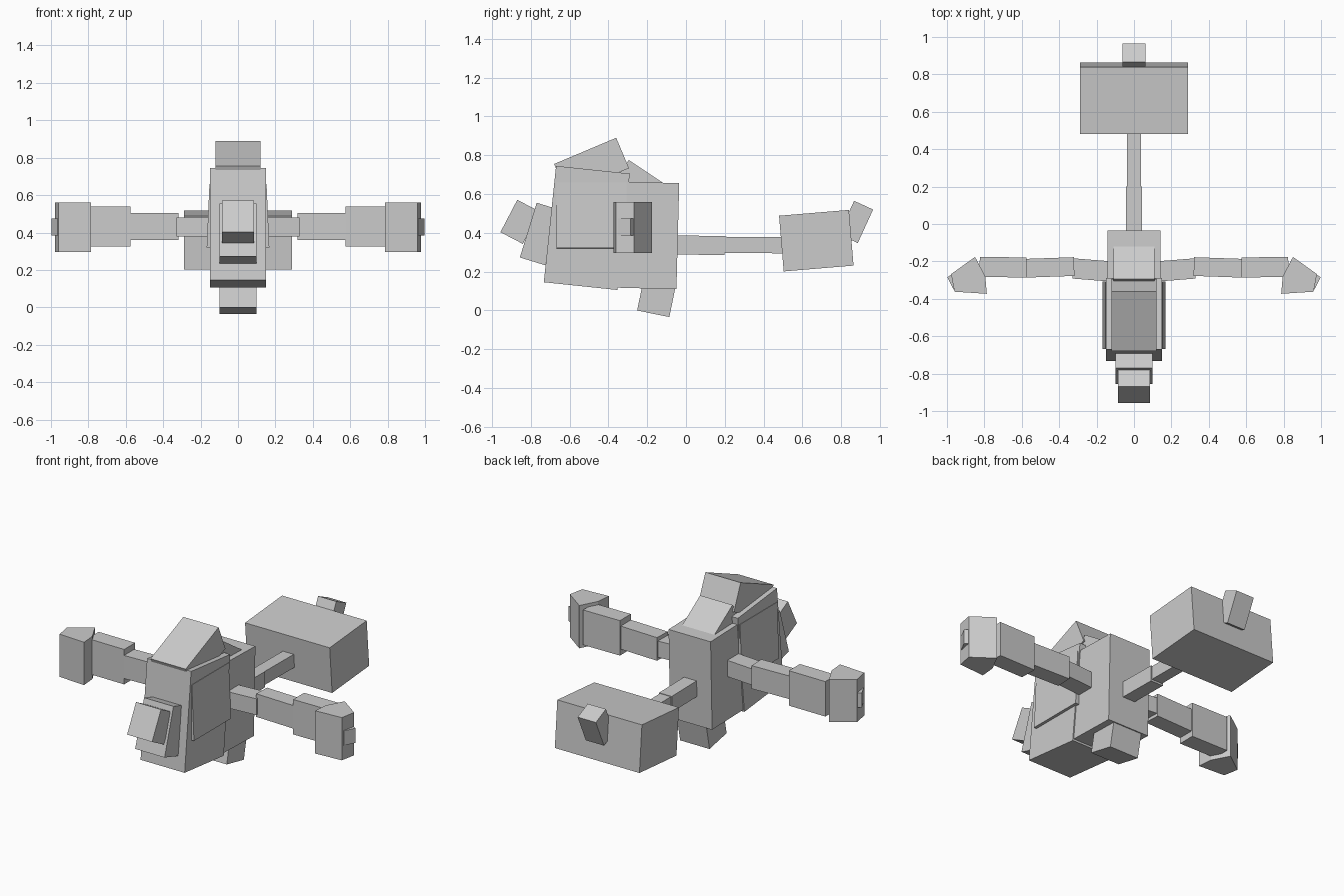
import bpy
import bmesh
from math import atan2, cos, sin, hypot, radians
from mathutils import Vector

cube = bpy.data.objects.get("Cube")
if cube:
    bpy.data.objects.remove(cube, do_unlink=True)

grey = bpy.data.materials.new("plain grey")
grey.use_nodes = True
colour = (0.6, 0.6, 0.6, 1)
grey.diffuse_color = colour
grey.node_tree.nodes["Principled BSDF"].inputs["Base Color"].default_value = colour


def add(name, bm):
    bmesh.ops.recalc_face_normals(bm, faces=bm.faces)
    mesh = bpy.data.meshes.new(name)
    bm.to_mesh(mesh)
    bm.free()
    mesh.materials.append(grey)
    obj = bpy.data.objects.new(name, mesh)
    bpy.context.collection.objects.link(obj)
    return obj


def box(name, centre, size, rotation=(0, 0, 0)):
    bm = bmesh.new()
    bmesh.ops.create_cube(bm, size=1)
    bmesh.ops.scale(bm, vec=size, verts=bm.verts)
    obj = add(name, bm)
    obj.location = centre
    obj.rotation_euler = rotation
    return obj


def side_box(name, a, b, depth, half):
    """Box whose upper edge runs from a to b in the (y, z) plane."""
    angle = atan2(b[1] - a[1], b[0] - a[0])
    length = hypot(b[0] - a[0], b[1] - a[1])
    y = (a[0] + b[0]) / 2 + sin(angle) * depth / 2
    z = (a[1] + b[1]) / 2 - cos(angle) * depth / 2
    return box(name, (0, y, z), (2 * half, length, depth), (angle, 0, 0))


def prism(name, outline, z0, z1):
    """Upright prism over an (x, y) outline."""
    bm = bmesh.new()
    face = bm.faces.new([bm.verts.new((x, y, z0)) for x, y in outline])
    top = bmesh.ops.extrude_face_region(bm, geom=[face])["geom"]
    verts = [v for v in top if isinstance(v, bmesh.types.BMVert)]
    bmesh.ops.translate(bm, vec=Vector((0, 0, z1 - z0)), verts=verts)
    return add(name, bm)


# Body and head
side_box("front_body", (-0.67, 0.745), (-0.29, 0.705), 0.603, 0.15)
side_box("rear_body", (-0.34, 0.664), (-0.035, 0.656), 0.547, 0.143)
side_box("head_crest", (-0.68, 0.755), (-0.36, 0.89), 0.17, 0.12)
side_box("nape", (-0.295, 0.775), (-0.11, 0.652), 0.15, 0.11)
side_box("belly_block", (-0.217, 0.17), (-0.051, 0.136), 0.174, 0.1)

# Snout
side_box("snout_base", (-0.77, 0.555), (-0.64, 0.515), 0.295, 0.1)
side_box("snout_tip", (-0.87, 0.57), (-0.755, 0.51), 0.188, 0.085)

# Tail
side_box("tail_root", (-0.08, 0.387), (0.2, 0.383), 0.098, 0.043)
side_box("tail_middle", (0.18, 0.38), (0.52, 0.377), 0.083, 0.037)
side_box("tail_block", (0.48, 0.488), (0.84, 0.518), 0.288, 0.288)
side_box("tail_tip", (0.867, 0.565), (0.965, 0.52), 0.19, 0.062)

# Mirrored cheek plates, arms and hands
for label, s in (("left", 1), ("right", -1)):
    box(label + "_cheek_plate", (s * 0.14, -0.487, 0.49), (0.04, 0.36, 0.34),
        (0, radians(-2.5) * s, 0))
    box(label + "_upper_arm", (s * 0.22, -0.246, 0.43), (0.21, 0.108, 0.1),
        (0, 0, s * radians(4.5)))
    box(label + "_forearm", (s * 0.448, -0.232, 0.432), (0.256, 0.1, 0.142),
        (0, 0, s * radians(-2)))
    box(label + "_wrist", (s * 0.7, -0.231, 0.432), (0.25, 0.107, 0.215),
        (0, 0, s * radians(0.5)))
    palm = [(0.85, -0.176), (0.978, -0.268), (0.96, -0.362),
            (0.787, -0.373), (0.795, -0.28)]
    prism(label + "_hand", [(s * x, y) for x, y in palm], 0.297, 0.56)
    knuckle = [(0.9, -0.22), (0.998, -0.285), (0.965, -0.35), (0.86, -0.29)]
    prism(label + "_knuckle", [(s * x, y) for x, y in knuckle], 0.385, 0.475)
